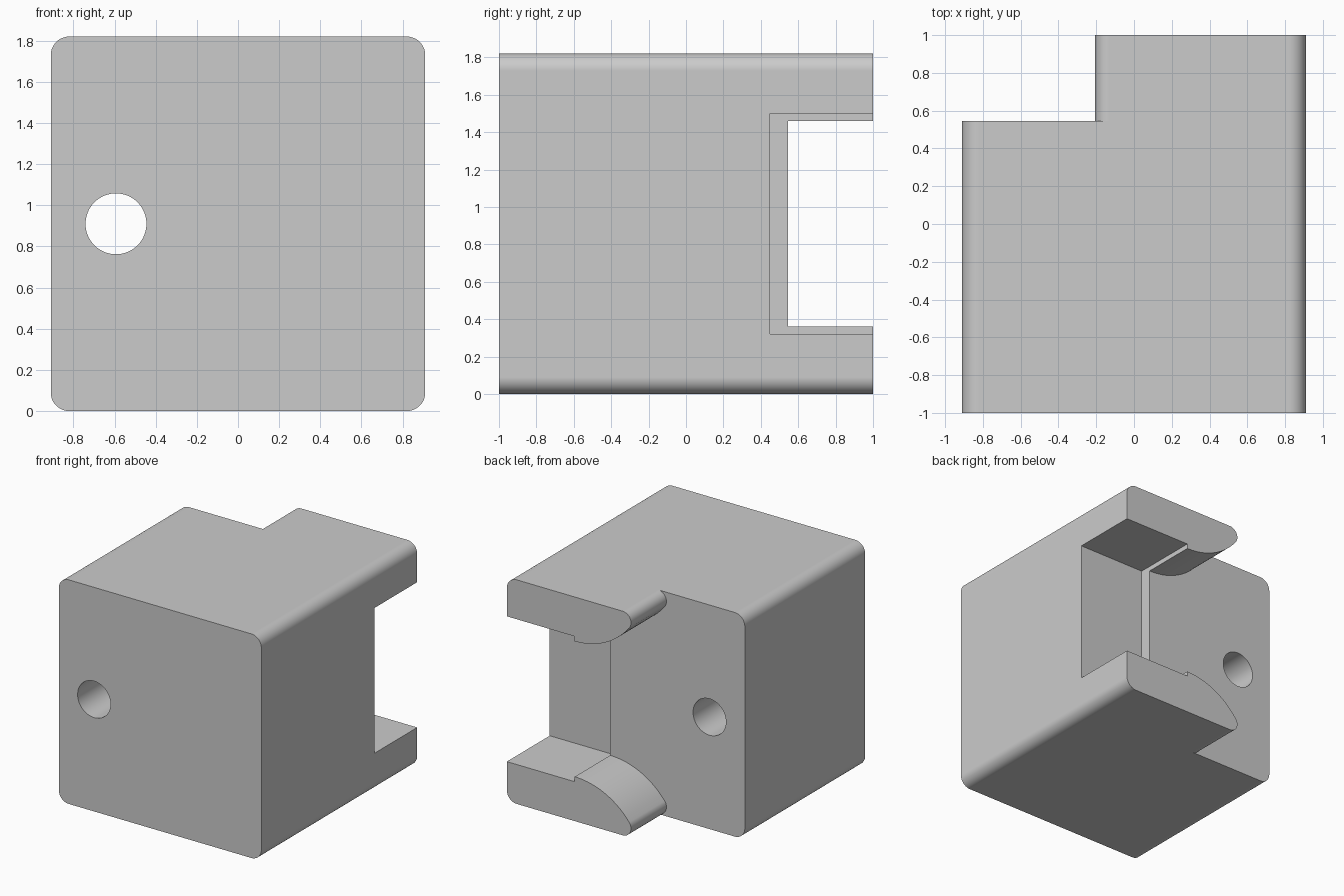
import bpy
import bmesh
from math import pi, sin, cos, atan2, sqrt

cube = bpy.data.objects.get("Cube")
if cube:
    bpy.data.objects.remove(cube, do_unlink=True)

H = 1.82          # height and width of the block
HALF = H / 2
FLOOR = 0.545     # where the jaws meet the block

grey = bpy.data.materials.new("light_grey")
grey.use_nodes = True
GREY = (0.6, 0.6, 0.6, 1)
grey.diffuse_color = GREY
grey.node_tree.nodes["Principled BSDF"].inputs["Base Color"].default_value = GREY


def arc(cx, cz, r, a0, a1, n):
    return [(cx + r * cos(a0 + (a1 - a0) * i / n),
             cz + r * sin(a0 + (a1 - a0) * i / n)) for i in range(n + 1)]


def prism(name, profile, y0, y1):
    """Extrude an x-z profile along y."""
    bm = bmesh.new()
    face = bm.faces.new([bm.verts.new((x, y0, z)) for x, z in profile])
    ext = bmesh.ops.extrude_face_region(bm, geom=[face])
    verts = [v for v in ext["geom"] if isinstance(v, bmesh.types.BMVert)]
    bmesh.ops.translate(bm, verts=verts, vec=(0, y1 - y0, 0))
    bmesh.ops.recalc_face_normals(bm, faces=bm.faces[:])
    mesh = bpy.data.meshes.new(name)
    bm.to_mesh(mesh)
    bm.free()
    mesh.materials.append(grey)
    obj = bpy.data.objects.new(name, mesh)
    bpy.context.collection.objects.link(obj)
    return obj


# Block with four long rounded edges
R = 0.09
outline = []
for i, (sx, sz) in enumerate([(1, 1), (-1, 1), (-1, -1), (1, -1)]):
    outline += arc(sx * (HALF - R), HALF + sz * (HALF - R), R,
                   i * pi / 2, (i + 1) * pi / 2, 12)
block = prism("clamp_block", outline, -1, 1)

# Opening between the jaws: curved lip ending in a small rounded tip
STEP_X, LIP_Z, LIP_R, TIP_R, TIP_X = 0.30, 0.36, 0.62, 0.075, -0.206
cx, cz = STEP_X, LIP_Z - LIP_R
tip_cx = TIP_X + TIP_R
join = atan2(TIP_R - cz, tip_cx - cx)
lower = [(tip_cx, -0.2)]
lower += arc(tip_cx, TIP_R, TIP_R, 1.5 * pi, join, 14)
lower += arc(cx, cz, LIP_R, join, pi / 2, 24)[1:]
lower += [(1.1, LIP_Z)]
upper = [(x, H - z) for x, z in reversed(lower)]
opening = prism("opening_cutter", lower + upper + [(-1.1, H + 0.2), (-1.1, -0.2)],
                FLOOR, 1.2)

# Deeper, wider pocket on the left side
pocket = prism("pocket_cutter", [(STEP_X, 0.32), (1.2, 0.32),
                                 (1.2, H - 0.32), (STEP_X, H - 0.32)], 0.45, 1.3)

# Bolt hole from front to back
hole = prism("hole_cutter", arc(-0.593, HALF, 0.148, 0, 2 * pi, 64)[:-1], -1.2, 1.2)

bpy.ops.object.select_all(action='DESELECT')
bpy.context.view_layer.objects.active = block
block.select_set(True)
for cutter in (opening, pocket, hole):
    mod = block.modifiers.new(cutter.name, 'BOOLEAN')
    mod.operation = 'DIFFERENCE'
    mod.solver = 'EXACT'
    mod.object = cutter
    bpy.ops.object.modifier_apply(modifier=mod.name)
    bpy.data.objects.remove(cutter, do_unlink=True)

# Smooth rounds, crisp edges and flat faces
bpy.ops.object.shade_smooth_by_angle(angle=pi / 6)
weighted = block.modifiers.new("flat_faces", 'WEIGHTED_NORMAL')
weighted.keep_sharp = True
